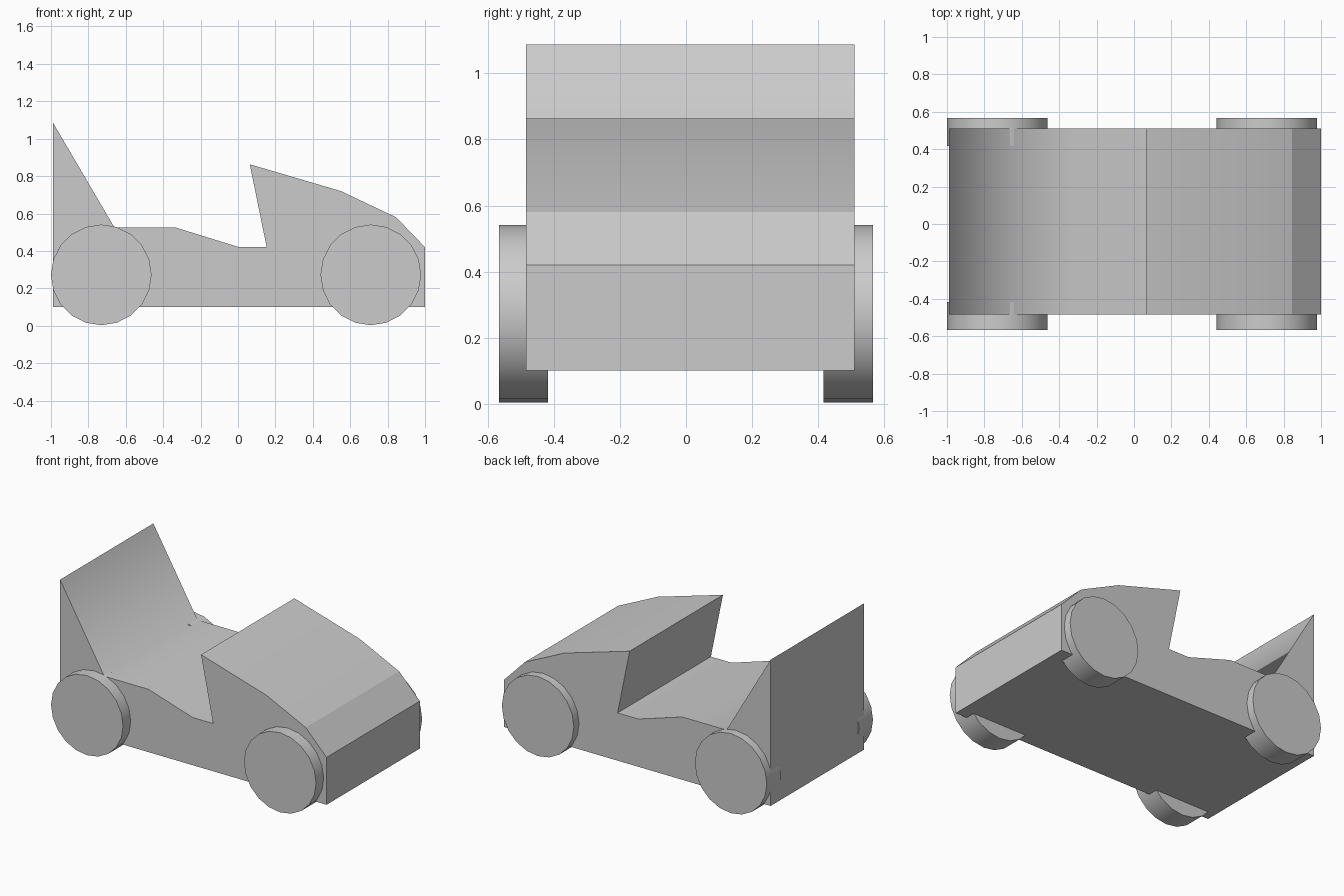
import bpy, bmesh, math
from mathutils import Matrix

if "Cube" in bpy.data.objects:
    bpy.data.objects.remove(bpy.data.objects["Cube"])


def make_object(name, bm):
    bmesh.ops.recalc_face_normals(bm, faces=bm.faces)
    mesh = bpy.data.meshes.new(name)
    bm.to_mesh(mesh)
    bm.free()
    obj = bpy.data.objects.new(name, mesh)
    bpy.context.collection.objects.link(obj)
    return obj


# Body: side profile (x, z, soft crease) extruded across the width
profile = [
    (-0.99, 0.10, False), (1.00, 0.10, False), (1.00, 0.42, False),
    (0.845, 0.58, False), (0.55, 0.72, True), (0.063, 0.863, False),
    (0.153, 0.422, False), (0.00, 0.422, True), (-0.33, 0.524, True),
    (-0.66, 0.524, True), (-0.99, 1.087, False),
]
Y0, Y1 = -0.484, 0.511
bm = bmesh.new()
near = [bm.verts.new((x, Y0, z)) for x, z, _ in profile]
far = [bm.verts.new((x, Y1, z)) for x, z, _ in profile]
n = len(profile)
bm.faces.new(near)
bm.faces.new(far)
for i in range(n):
    j = (i + 1) % n
    f = bm.faces.new((near[i], near[j], far[j], far[i]))
    f.smooth = True
for e in bm.edges:
    e.smooth = False
for i in range(n):
    bm.edges.get((near[i], far[i])).smooth = profile[i][2]
make_object("body", bm)


# Wheels: solid 20-sided discs partly sunk into the body
def wheel(name, x, y0, y1, r=0.269, sides=20):
    bm = bmesh.new()
    place = Matrix.Translation((x, (y0 + y1) / 2, 0.272)) @ Matrix.Rotation(math.pi / 2, 4, 'X')
    bmesh.ops.create_cone(bm, cap_ends=True, segments=sides, radius1=r,
                          radius2=r, depth=y1 - y0, matrix=place)
    for f in bm.faces:
        f.smooth = len(f.verts) == 4
    for e in bm.edges:
        e.smooth = all(f.smooth for f in e.link_faces)
    make_object(name, bm)


for end, x in (("rear", -0.731), ("front", 0.71)):
    wheel(end + "_wheel_right", x, -0.566, -0.418)
    wheel(end + "_wheel_left", x, 0.416, 0.566)
